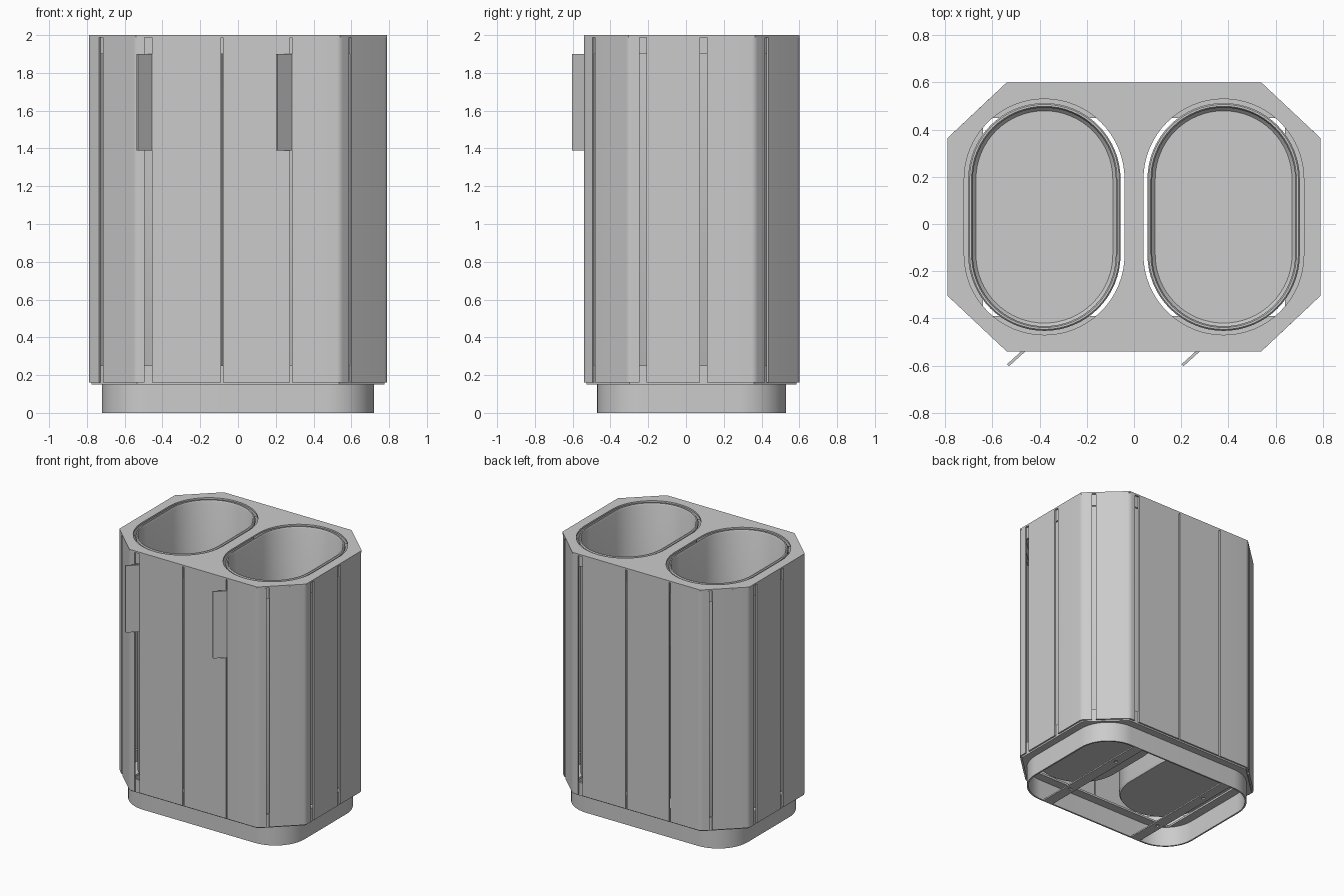
import bpy, bmesh, math
from mathutils import Vector

if "Cube" in bpy.data.objects:
    bpy.data.objects.remove(bpy.data.objects["Cube"])

CY = 0.03                       # centre of the cabinet in y
HALF_X, HALF_Y = 0.79, 0.57     # cabinet half sizes
CH_X, CH_Y = 0.54, 0.335        # where the corner chamfers start
T = 0.012                       # sheet thickness


def finish(obj):
    bpy.ops.object.select_all(action='DESELECT')
    obj.select_set(True)
    bpy.context.view_layer.objects.active = obj
    bpy.ops.object.shade_smooth_by_angle(angle=math.radians(35))
    return obj


def prism(name, loops, z0, z1):
    """Vertical prism from an outline; extra loops become holes."""
    cu = bpy.data.curves.new(name, 'CURVE')
    cu.dimensions, cu.fill_mode, cu.extrude = '2D', 'BOTH', (z1 - z0) / 2
    for loop in loops:
        sp = cu.splines.new('POLY')
        sp.points.add(len(loop) - 1)
        for p, (x, y) in zip(sp.points, loop):
            p.co = (x, y, 0, 1)
        sp.use_cyclic_u = True
    tmp = bpy.data.objects.new(name + "_curve", cu)
    bpy.context.collection.objects.link(tmp)
    dg = bpy.context.evaluated_depsgraph_get()
    me = bpy.data.meshes.new_from_object(tmp.evaluated_get(dg))
    bpy.data.objects.remove(tmp)
    bm = bmesh.new()
    bm.from_mesh(me)
    bmesh.ops.translate(bm, verts=bm.verts, vec=(0, 0, (z0 + z1) / 2))
    bmesh.ops.remove_doubles(bm, verts=bm.verts, dist=1e-5)
    bmesh.ops.recalc_face_normals(bm, faces=bm.faces)
    bm.to_mesh(me)
    bm.free()
    me.name = name
    obj = bpy.data.objects.new(name, me)
    bpy.context.collection.objects.link(obj)
    return finish(obj)


def octagon(inset=0.0):
    k = inset * 0.42
    a, b, c, d = HALF_X - inset, CH_X - k, HALF_Y - inset, CH_Y - k
    quad = [(b, -c), (a, -d), (a, d), (b, c)]
    pts = quad + [(-x, -y) for x, y in quad]
    return [(x, y + CY) for x, y in pts]


def rounded(cx, hx, hy, r, n=16):
    """Rounded rectangle; a stadium when r equals hx."""
    pts = []
    for q, (sx, sy) in enumerate([(1, 1), (-1, 1), (-1, -1), (1, -1)]):
        for i in range(n + 1):
            a = math.pi / 2 * (q + i / n)
            p = (cx + sx * (hx - r) + r * math.cos(a), CY + sy * (hy - r) + r * math.sin(a))
            if not pts or math.dist(p, pts[-1]) > 1e-5:
                pts.append(p)
    if math.dist(pts[0], pts[-1]) < 1e-5:
        pts.pop()
    return pts


def soften(path, r=0.02, n=4):
    """Round the bends of an open path."""
    out = [Vector(path[0])]
    for a, b, c in zip(path, path[1:], path[2:]):
        a, b, c = Vector(a), Vector(b), Vector(c)
        p, q = b + (a - b).normalized() * r, b + (c - b).normalized() * r
        for i in range(n + 1):
            t = i / n
            out.append(p * (1 - t) ** 2 + b * 2 * t * (1 - t) + q * t * t)
    return out + [Vector(path[-1])]


def sheet(name, path, z0, z1):
    """Bent sheet following a path, thickened to its left."""
    pts = soften(path)
    inner = []
    for i, p in enumerate(pts):
        d = (pts[min(i + 1, len(pts) - 1)] - pts[max(i - 1, 0)]).normalized()
        inner.append(p + Vector((-d.y, d.x)) * T)
    return prism(name, [[tuple(p) for p in pts + inner[::-1]]], z0, z1)


def stadium(cx, r):
    return rounded(cx, r, r + 0.16, r)


# Cabinet panels: one half listed, the other half is turned 180 degrees
F = -0.54
panels = {
    "corner_panel_a": [(-0.715, -0.3755), (-0.54, F), (-0.495, F)],
    "door_panel": [(-0.455, F), (-0.090, F)],
    "middle_panel": [(-0.080, F), (0.275, F)],
    "corner_door": [(0.287, F), (0.54, F), (0.588, -0.495)],
    "corner_panel_b": [(0.602, -0.482), (0.79, -0.305), (0.79, -0.245)],
    "side_panel": [(0.79, -0.21), (0.79, 0.075)],
    "corner_panel_c": [(0.79, 0.11), (0.79, 0.365), (0.735, 0.417)],
}
for name, path in panels.items():
    sheet(name + "_front", path, 0.16, 1.987)
    sheet(name + "_back", [(-x, 2 * CY - y) for x, y in path], 0.16, 1.987)

# Door handles: flanges bent outward
for side, x in (("left", -0.455), ("right", 0.285)):
    h = sheet("handle_" + side, [(x - 0.075, -0.603), (x, -0.535)], 1.39, 1.9)

# Top plate with two openings
prism("top_plate", [octagon()] + [stadium(s * 0.38, 0.34) for s in (-1, 1)], 1.987, 2.0)

# Frame bands seen through the slots
for name, z0, z1 in (("upper_frame", 1.9, 1.987), ("lower_frame", 0.165, 0.25)):
    prism(name, [octagon(0.014), octagon(0.028)], z0, z1)

# Bottom plate with rectangular opening
prism("bottom_plate", [octagon(0.014), [(-0.64, -0.39), (0.64, -0.39), (0.64, 0.45), (-0.64, 0.45)]],
      0.15, 0.165)

# Plinth ring and floor straps with bolt holes
prism("plinth", [rounded(0, 0.72, 0.50, 0.25), rounded(0, 0.708, 0.488, 0.238)], 0, 0.15)
for side, x in (("left", -0.4), ("right", 0.4)):
    holes = [[(x + 0.014 * math.cos(a * math.pi / 6), y + 0.014 * math.sin(a * math.pi / 6))
              for a in range(12)] for y in (CY - 0.25, CY + 0.25)]
    strap = [(x - 0.04, CY - 0.492), (x + 0.04, CY - 0.492), (x + 0.04, CY + 0.492), (x - 0.04, CY + 0.492)]
    prism("floor_strap_" + side, [strap] + holes, 0, 0.01)

# Liners: stadium rings lofted from outer floor over the rim to inner floor
profile = [(0.303, 0.20), (0.312, 0.215), (0.312, 1.97), (0.323, 1.975), (0.323, 1.99),
           (0.317, 1.997), (0.309, 1.997), (0.303, 1.985), (0.303, 0.23), (0.290, 0.215)]
for side, s in (("left", -1), ("right", 1)):
    bm = bmesh.new()
    rings = [[bm.verts.new((x, y, z)) for x, y in stadium(s * 0.38, r)] for r, z in profile]
    n = len(rings[0])
    for a, b in zip(rings, rings[1:]):
        for i in range(n):
            j = (i + 1) % n
            bm.faces.new((a[i], a[j], b[j], b[i]))
    bm.faces.new(rings[0][::-1])
    bm.faces.new(rings[-1])
    bmesh.ops.recalc_face_normals(bm, faces=bm.faces)
    me = bpy.data.meshes.new("liner_" + side)
    bm.to_mesh(me)
    bm.free()
    obj = bpy.data.objects.new("liner_" + side, me)
    bpy.context.collection.objects.link(obj)
    finish(obj)
